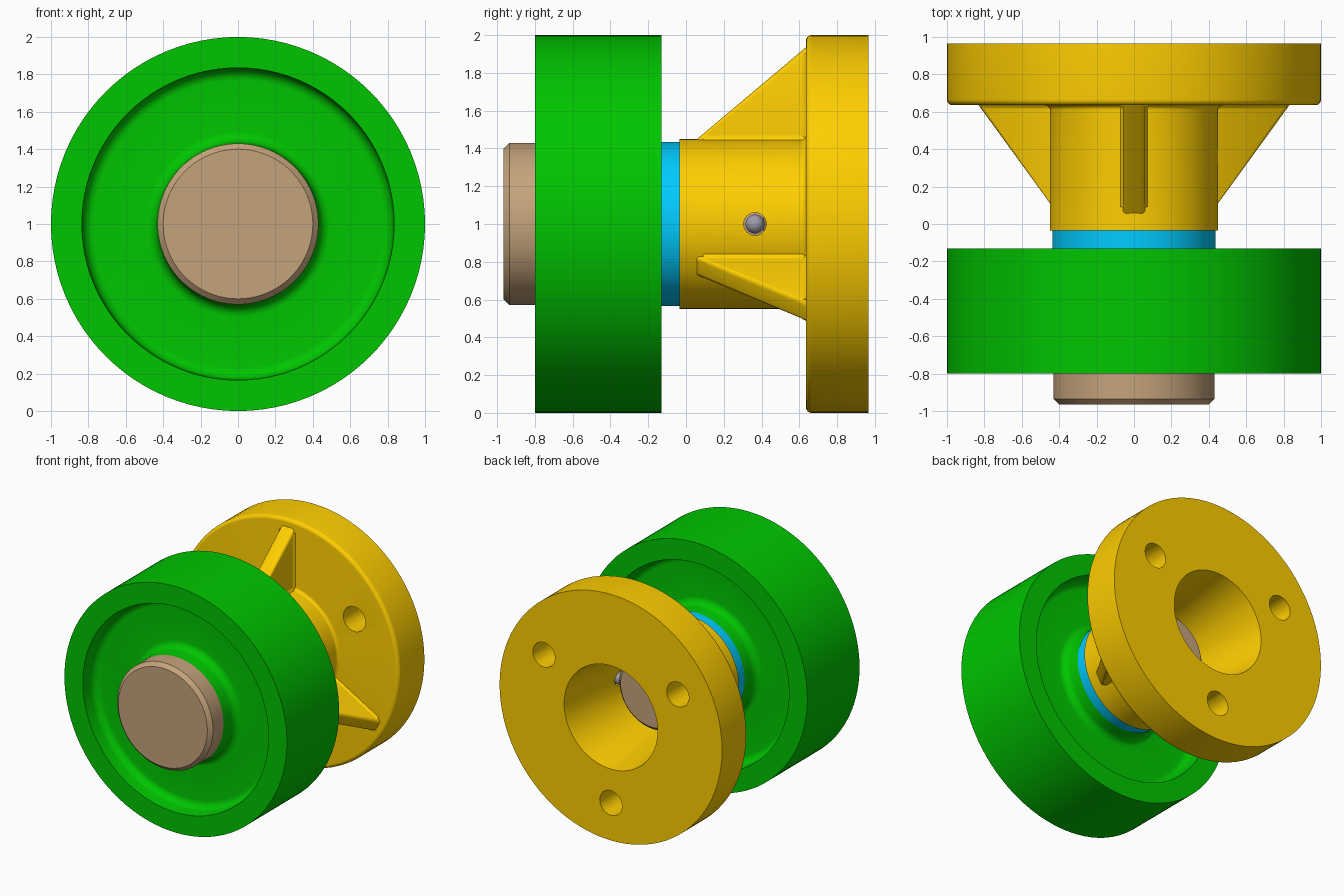
import bpy, bmesh
from math import sin, cos, tan, pi, radians
from mathutils import Vector, Matrix

if "Cube" in bpy.data.objects:
    bpy.data.objects.remove(bpy.data.objects["Cube"])

SEG = 96


def material(name, color):
    m = bpy.data.materials.new(name)
    m.diffuse_color = (*color, 1)
    m.use_nodes = True
    m.node_tree.nodes["Principled BSDF"].inputs["Base Color"].default_value = m.diffuse_color
    return m


GREEN = material("green", (0.0, 0.56, 0.0))
GOLD = material("gold", (1.0, 0.62, 0.0))
TAN = material("tan", (0.56, 0.37, 0.20))
BLUE = material("blue", (0.0, 0.6, 1.0))
GREY = material("grey", (0.35, 0.33, 0.42))


def finish(name, bm, mat):
    bmesh.ops.recalc_face_normals(bm, faces=bm.faces)
    me = bpy.data.meshes.new(name)
    bm.to_mesh(me)
    bm.free()
    ob = bpy.data.objects.new(name, me)
    bpy.context.collection.objects.link(ob)
    ob.location = (0, 0, 1)
    if mat:
        me.materials.append(mat)
    return ob


def smooth(ob):
    bpy.ops.object.select_all(action='DESELECT')
    ob.select_set(True)
    bpy.context.view_layer.objects.active = ob
    bpy.ops.object.shade_smooth_by_angle(angle=radians(30))


def rounded(profile, steps=6):
    """Replace each (r, y, radius) corner by an arc; (r, y) stays sharp."""
    out = []
    n = len(profile)
    for i, p in enumerate(profile):
        c = Vector(p[:2])
        if len(p) < 3:
            out.append(c)
            continue
        a = (Vector(profile[i - 1][:2]) - c).normalized()
        b = (Vector(profile[(i + 1) % n][:2]) - c).normalized()
        half = a.angle(b) / 2
        centre = c + (a + b).normalized() * (p[2] / sin(half))
        start = c + a * (p[2] / tan(half)) - centre
        end = c + b * (p[2] / tan(half)) - centre
        for k in range(steps + 1):
            out.append(centre + start.lerp(end, k / steps).normalized() * p[2])
    return out


def lathe(name, profile, mat):
    """Spin a closed (radius, y) profile about the y axis."""
    bm = bmesh.new()
    pts = rounded(profile)
    rings = []
    for s in range(SEG):
        t = 2 * pi * s / SEG
        rings.append([bm.verts.new((r * cos(t), y, r * sin(t))) for r, y in pts])
    for s in range(SEG):
        A, B = rings[s], rings[(s + 1) % SEG]
        for i in range(len(pts)):
            j = (i + 1) % len(pts)
            bm.faces.new((A[i], A[j], B[j], B[i]))
    bmesh.ops.remove_doubles(bm, verts=bm.verts, dist=1e-5)
    return finish(name, bm, mat)


def prism(bm, pts, vec):
    f = bm.faces.new([bm.verts.new(p) for p in pts])
    g = bmesh.ops.extrude_face_region(bm, geom=[f])
    vs = [v for v in g["geom"] if isinstance(v, bmesh.types.BMVert)]
    bmesh.ops.translate(bm, verts=vs, vec=vec)


# Wheel, symmetric front to back about y = -0.465
half = [(0.33, -0.80), (0.43, -0.80), (0.44, -0.66, 0.06),
        (0.825, -0.66, 0.06), (0.835, -0.80), (1.0, -0.80)]
back = [(p[0], -0.93 - p[1], *p[2:]) for p in reversed(half)]
smooth(lathe("wheel", half + back, GREEN))

# Shaft with a wide chamfered head and chamfered tail
smooth(lathe("shaft", [(0, -0.965), (0.40, -0.965), (0.43, -0.935), (0.43, -0.80),
                       (0.33, -0.80), (0.32, 0.33), (0.31, 0.41), (0.28, 0.44), (0, 0.44)], TAN))

# Spacer ring
smooth(lathe("spacer", [(0.33, -0.13), (0.435, -0.13), (0.435, -0.035), (0.33, -0.035)], BLUE))

# Flanged hub with tapered bore
hub = lathe("flanged_hub", [(0.33, -0.035), (0.45, -0.035), (0.45, 0.635, 0.025),
                            (1.0, 0.635, 0.03), (1.0, 0.965), (0.42, 0.965), (0.33, 0.33)], GOLD)

# Bolt holes and set screw hole
bm = bmesh.new()
for deg in (30, 150, 270):
    a = radians(deg)
    m = Matrix.Translation((0.695 * cos(a), 0.8, 0.695 * sin(a))) @ Matrix.Rotation(pi / 2, 4, 'X')
    bmesh.ops.create_cone(bm, cap_ends=True, segments=32, radius1=0.1, radius2=0.1, depth=0.6, matrix=m)
m = Matrix.Translation((0.42, 0.365, 0)) @ Matrix.Rotation(pi / 2, 4, 'Y')
bmesh.ops.create_cone(bm, cap_ends=True, segments=32, radius1=0.06, radius2=0.06, depth=0.3, matrix=m)
cutter = finish("hole_cutter", bm, None)
cutter.hide_render = True
mod = hub.modifiers.new("holes", 'BOOLEAN')
mod.operation = 'DIFFERENCE'
mod.solver = 'EXACT'
mod.object = cutter
bpy.context.view_layer.objects.active = hub
bpy.ops.object.modifier_apply(modifier=mod.name)
bpy.data.objects.remove(cutter)
smooth(hub)

# Three gusset ribs with rounded outer edges and small root fillets
W, F = 0.06, 0.018
for i in range(3):
    bm = bmesh.new()
    prism(bm, [(-W, 0.055, 0.43), (-W, 0.055, 0.447), (-W, 0.64, 0.94), (-W, 0.64, 0.43)], (2 * W, 0, 0))
    slope = [e for e in bm.edges if abs(e.verts[0].co.x - e.verts[1].co.x) < 1e-6
             and abs(e.verts[0].co.y - e.verts[1].co.y) > 0.1
             and abs(e.verts[0].co.z - e.verts[1].co.z) > 0.1]
    bmesh.ops.bevel(bm, geom=slope, offset=0.025, segments=4, profile=0.5, affect='EDGES')
    for s in (-1, 1):
        # concave root strips along the hub and along the flange
        prism(bm, [(s * W, 0.09, 0.435), (s * (W + F), 0.09, 0.435), (s * (W + 0.3 * F), 0.09, 0.45 + 0.3 * F),
                   (s * W, 0.09, 0.45 + F)], (0, 0.55, 0))
        prism(bm, [(s * W, 0.64, 0.43), (s * (W + F), 0.64, 0.43), (s * (W + 0.3 * F), 0.635 - 0.3 * F, 0.43),
                   (s * W, 0.635 - F, 0.43)], (0, 0, 0.475))
    bmesh.ops.rotate(bm, verts=bm.verts, cent=(0, 0, 0), matrix=Matrix.Rotation(2 * pi * i / 3, 3, 'Y'))
    smooth(finish(f"rib_{i + 1}", bm, GOLD))

# Set screw with domed end
bm = bmesh.new()
m = Matrix.Translation((0.35, 0.365, 0)) @ Matrix.Rotation(pi / 2, 4, 'Y')
bmesh.ops.create_cone(bm, cap_ends=True, segments=32, radius1=0.05, radius2=0.05, depth=0.08, matrix=m)
m = Matrix.Translation((0.39, 0.365, 0)) @ Matrix.Rotation(pi / 2, 4, 'Y')
bmesh.ops.create_uvsphere(bm, u_segments=32, v_segments=16, radius=0.05, matrix=m)
smooth(finish("set_screw", bm, GREY))
